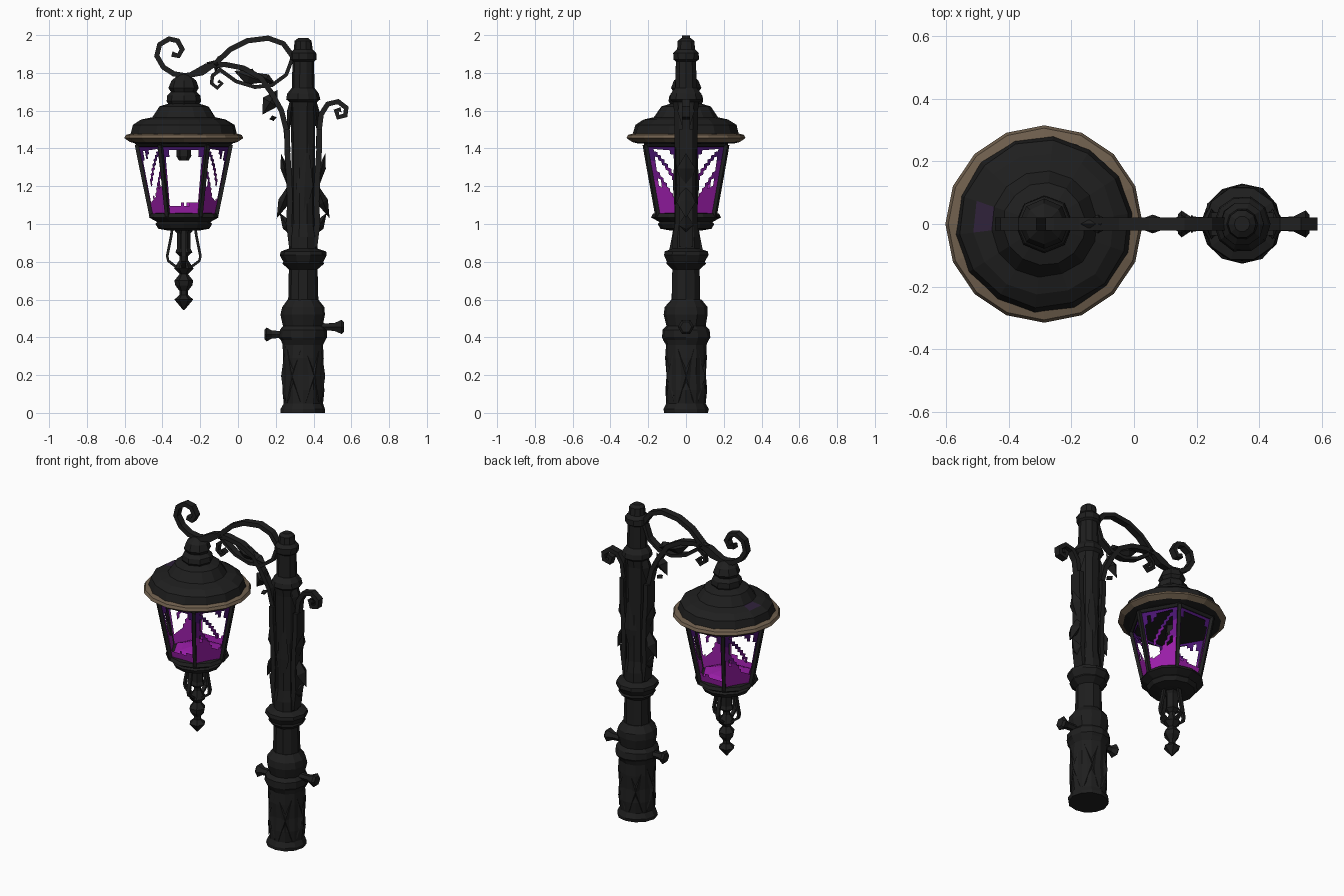
import bpy, bmesh, math, random
from mathutils import Vector

if "Cube" in bpy.data.objects:
    bpy.data.objects.remove(bpy.data.objects["Cube"])

random.seed(4)
PX, LX = 0.345, -0.287          # post axis and lantern axis


def mat(name, rgb):
    m = bpy.data.materials.new(name)
    m.diffuse_color = (*rgb, 1)
    m.use_nodes = True
    m.node_tree.nodes["Principled BSDF"].inputs["Base Color"].default_value = m.diffuse_color
    return m


IRON = mat("black_iron", (0.0135, 0.0135, 0.0135))
BRONZE = mat("bronze_rim", (0.16, 0.115, 0.075))
MAGENTA = mat("magenta_glass", (0.33, 0.013, 0.40))
PURPLE = mat("purple_glass", (0.17, 0.009, 0.27))
VIOLET = mat("dark_violet_glass", (0.065, 0.007, 0.16))
TINT = mat("violet_tint", (0.028, 0.015, 0.042))


def finish(name, bm, *mats, recalc=True):
    if recalc:
        bmesh.ops.recalc_face_normals(bm, faces=bm.faces[:])
    me = bpy.data.meshes.new(name)
    bm.to_mesh(me)
    bm.free()
    for m in mats or (IRON,):
        me.materials.append(m)
    ob = bpy.data.objects.new(name, me)
    bpy.context.collection.objects.link(ob)
    return ob


def lathe(name, cx, profile, n=12, jitter=0.0, turn=0.0, mats=(IRON,), rule=None):
    """Flat-sided turning of (radius, z) points, capped at both ends."""
    bm = bmesh.new()
    rings = []
    for r, z in profile:
        ring = []
        for i in range(n):
            a = turn + math.tau * i / n
            q = r * (1 + random.uniform(-jitter, jitter))
            ring.append(bm.verts.new((cx + q * math.cos(a), q * math.sin(a), z)))
        rings.append(ring)
    for lo, hi in zip(rings, rings[1:]):
        for i in range(n):
            bm.faces.new((lo[i], lo[(i + 1) % n], hi[(i + 1) % n], hi[i]))
    bm.faces.new(rings[0])
    bm.faces.new(rings[-1])
    if rule:
        for f in bm.faces:
            f.material_index = rule(f.calc_center_median())
    return finish(name, bm, *mats)


def ribbon(name, pts, thick=0.028, width=0.042, cx=0.0, ang=0.0):
    """Flat iron strip swept along (x, z) points, optionally turned about cx."""
    bm = bmesh.new()
    P = [Vector((x, 0, z)) for x, z in pts]
    rings = []
    for i, p in enumerate(P):
        t = (P[min(i + 1, len(P) - 1)] - P[max(i - 1, 0)]).normalized()
        nrm = Vector((-t.z, 0, t.x)) * thick / 2
        y = Vector((0, width / 2, 0))
        ring = []
        for q in (p + nrm + y, p + nrm - y, p - nrm - y, p - nrm + y):
            ring.append(bm.verts.new((cx + q.x * math.cos(ang) - q.y * math.sin(ang),
                                      q.x * math.sin(ang) + q.y * math.cos(ang), q.z)))
        rings.append(ring)
    for a, b in zip(rings, rings[1:]):
        for i in range(4):
            bm.faces.new((a[i], a[(i + 1) % 4], b[(i + 1) % 4], b[i]))
    bm.faces.new(rings[0])
    bm.faces.new(rings[-1])
    return finish(name, bm)


def leaf(name, a, b, side, up, at=0.5):
    """Faceted leaf from a to b, with side and up half-size vectors."""
    bm = bmesh.new()
    a, b, side, up = map(Vector, (a, b, side, up))
    m = a.lerp(b, at)
    ends = [bm.verts.new(a), bm.verts.new(b)]
    ring = [bm.verts.new(m + d) for d in (side, up, -side, -up)]
    for e in ends:
        for i in range(4):
            bm.faces.new((e, ring[i], ring[(i + 1) % 4]))
    return finish(name, bm)


# Post: base, collars, shaft and cap
lathe("post_base", PX, [(.118, 0), (.118, .02), (.103, .05), (.11, .12), (.105, .2),
      (.11, .29), (.107, .36), (.118, .385), (.13, .40), (.125, .44), (.105, .46),
      (.117, .52), (.112, .56), (.08, .60)], jitter=.03)
lathe("post_shaft", PX, [(.08, .55), (.075, .76), (.11, .79), (.105, .80), (.124, .835),
      (.12, .855), (.075, .87), (.075, .93), (.062, 1.0), (.062, 1.3), (.066, 1.6),
      (.072, 1.645), (.09, 1.66), (.084, 1.69), (.06, 1.72), (.056, 1.86), (.07, 1.87),
      (.07, 1.905), (.05, 1.925), (.045, 1.97), (.025, 1.985)], n=10, jitter=.02)

# Carved crossing leaves on the base
for k in range(6):
    for s in (-1, 1):
        a0 = math.tau * k / 6
        pt = lambda a, z, r: (PX + r * math.cos(a), r * math.sin(a), z)
        am = a0 + s * .02
        leaf("base_carving", pt(a0 - s * .42, .05, .106), pt(a0 + s * .42, .34, .106),
             (-.022 * math.sin(am), .022 * math.cos(am), -.018 * s),
             (.02 * math.cos(am), .02 * math.sin(am), 0))

# Flared knobs on the base collar
for s, z, tip in ((-1, .415, .205), (1, .455, .215)):
    bm = bmesh.new()
    rings = []
    for d, r in ((.08, .024), (.125, .022), (.165, .024), (tip - .012, .043), (tip, .03)):
        rings.append([bm.verts.new((PX + s * d, r * math.cos(math.tau * i / 6),
                                    z + r * math.sin(math.tau * i / 6))) for i in range(6)])
    for a, b in zip(rings, rings[1:]):
        for i in range(6):
            bm.faces.new((a[i], a[(i + 1) % 6], b[(i + 1) % 6], b[i]))
    bm.faces.new(rings[0])
    bm.faces.new(rings[-1])
    finish("base_knob", bm)

# Vines and sheath leaves climbing both sides of the post
for s in (-1, 1):
    ribbon("post_vine", [(PX + s * d, z) for d, z in
           ((.06, .88), (.075, 1.0), (.07, 1.12), (.075, 1.25), (.085, 1.4), (.085, 1.5))],
           thick=.03, width=.075)
    leaf("sheath_leaf_low", (PX + s * .055, 0, 1.24), (PX + s * .14, 0, 1.03),
         (s * .025, 0, .015), (0, .05, 0), .6)
    leaf("sheath_leaf_low_inner", (PX + s * .05, 0, .93), (PX + s * .125, 0, 1.06),
         (s * .02, 0, -.02), (0, .04, 0))
    leaf("sheath_leaf_high", (PX + s * .06, 0, 1.14), (PX + s * .118, 0, 1.375),
         (s * .022, 0, 0), (0, .05, 0), .65)
    leaf("front_leaf", (PX, s * .055, 1.0), (PX + .02, s * .055, 1.5),
         (.045, 0, 0), (0, s * .014, 0), .4)
    leaf("sheath_bud", (PX + s * .05, 0, 1.72), (PX + s * .085, 0, 1.45),
         (s * .02, 0, 0), (0, .045, 0), .45)

# Scrolled bracket
ribbon("main_arm", [(-.35, 1.90), (-.315, 1.89), (-.295, 1.925), (-.32, 1.97), (-.365, 1.98),
       (-.415, 1.95), (-.43, 1.89), (-.395, 1.83), (-.34, 1.795), (-.28, 1.785), (-.19, 1.80),
       (-.12, 1.85), (-.04, 1.925), (.05, 1.97), (.16, 1.984), (.24, 1.955), (.295, 1.88)])
ribbon("lower_arm", [(-.25, 1.79), (-.17, 1.835), (-.07, 1.845), (.03, 1.825), (.12, 1.775),
       (.18, 1.69), (.23, 1.60), (.255, 1.5), (.265, 1.38)])
ribbon("middle_arm", [(.285, 1.87), (.255, 1.79), (.18, 1.735), (.09, 1.725), (-.01, 1.755),
       (-.10, 1.82)], thick=.02)
ribbon("small_curl", [(-.09, 1.82), (-.135, 1.785), (-.14, 1.745), (-.11, 1.72),
       (-.085, 1.745), (-.105, 1.757)], thick=.02, width=.03)
ribbon("side_curl", [(.425, 1.40), (.43, 1.5), (.44, 1.58), (.475, 1.635), (.53, 1.648),
       (.573, 1.615), (.568, 1.575), (.53, 1.565), (.52, 1.60), (.545, 1.605)])
for a, b, w in (((-.02, 1.81), (.14, 1.75), .045), ((.21, 1.71), (.13, 1.58), .045),
                ((-.06, 1.835), (-.17, 1.855), .025), ((-.12, 1.80), (-.105, 1.89), .02),
                ((.10, 1.80), (.2, 1.74), .025), ((.165, 1.555), (.205, 1.565), .015)):
    d = (Vector((b[0], 0, b[1])) - Vector((a[0], 0, a[1]))).normalized()
    leaf("arm_leaf", (a[0], 0, a[1]), (b[0], 0, b[1]), (-d.z * w, 0, d.x * w), (0, .03, 0))

# Lantern roof, rim and knob
lathe("lantern_roof", LX, [(.25, 1.455), (.282, 1.47), (.268, 1.525), (.225, 1.553), (.17, 1.565),
      (.132, 1.622), (.08, 1.638)], n=14, jitter=.015, turn=.12, mats=(IRON, TINT),
      rule=lambda c: int(c.x < LX - .16 and 0 < c.y < .06 and 1.555 < c.z < 1.563))
lathe("roof_rim", LX, [(.25, 1.425), (.285, 1.434), (.315, 1.455), (.306, 1.472), (.275, 1.48)],
      n=16, mats=(IRON, BRONZE),
      rule=lambda c: int(math.hypot(c.x - LX, c.y) > .275))
lathe("roof_knob", LX, [(.08, 1.63), (.092, 1.65), (.088, 1.68), (.068, 1.70), (.08, 1.72),
      (.065, 1.76), (.02, 1.795)], n=8, jitter=.02)

# Lantern cage: hexagonal top, round bottom, corner bars
lathe("cage_top_ring", LX, [(.22, 1.405), (.245, 1.41), (.262, 1.43), (.24, 1.445)], n=6)
lathe("cage_bottom_ring", LX, [(.08, .965), (.135, .975), (.15, 1.0), (.14, 1.01), (.185, 1.035),
      (.175, 1.055), (.15, 1.058)], n=12)
for k in range(6):
    ribbon("cage_bar", [(.172, 1.04), (.205, 1.2), (.238, 1.36), (.25, 1.42)],
           thick=.02, width=.02, cx=LX, ang=math.tau * k / 6)
lathe("lamp_socket", LX, [(.025, 1.335), (.04, 1.36), (.036, 1.41)], n=6)
lathe("glowing_floor", LX, [(.14, 1.05), (.15, 1.07), (.10, 1.085), (.03, 1.095)], n=6,
      jitter=.04, mats=(MAGENTA,))

# Glass: six broken panes, open in the middle, magenta below fading to violet above
bm = bmesh.new()
COLS, ROWS = 12, 20


def pane_point(k, u, t):
    r = .166 + .074 * t
    p, q = (Vector((r * math.cos(math.tau * j / 6), r * math.sin(math.tau * j / 6), 0))
            for j in (k, k + 1))
    return p.lerp(q, u) + Vector((LX, 0, 1.04 + .37 * t))


for k in range(6):
    facing = k in (1, 4)
    flip = k in (2, 5)                      # u runs away from the side corner
    slope = 0 if facing else (-.3 if flip else .3)
    grid = [[bm.verts.new(pane_point(k, i / COLS, min(1, max(0,
             j / ROWS + slope * (i / COLS - .5) * math.sin(math.pi * j / ROWS)))))
             for i in range(COLS + 1)] for j in range(ROWS + 1)]
    for j in range(ROWS):
        for i in range(COLS):
            u = COLS - 1 - i if flip else i
            edge = min(i, COLS - 1 - i)
            level = (3 if facing else 5 + u / 5) + random.choice((0, 0, 1))
            streak = not facing and (j - u) % 7 < 2 and u > 2
            border = edge < 1 or (not facing and u > COLS - 3) or j > ROWS - 2 \
                or (j > ROWS - 4 and edge < 2)
            if not (j < level or border or streak):
                continue
            f = bm.faces.new((grid[j][i], grid[j][i + 1], grid[j + 1][i + 1], grid[j + 1][i]))
            f.material_index = int(j > 7) + int(j > 13)
bmesh.ops.delete(bm, geom=[v for v in bm.verts if not v.link_faces], context='VERTS')
finish("lantern_glass", bm, MAGENTA, PURPLE, VIOLET, recalc=False)

# Hanging finial with four side scrolls
lathe("lantern_finial", LX, [(.06, .98), (.036, .95), (.036, .87), (.045, .85), (.022, .83),
      (.022, .81), (.052, .765), (.022, .735), (.05, .70), (.045, .675), (.022, .645),
      (.022, .625), (.05, .60), (.004, .545)], n=6)
for k in range(4):
    ribbon("finial_scroll", [(.06, .98), (.068, .93), (.088, .83), (.082, .805), (.03, .765)],
           thick=.014, width=.022, cx=LX, ang=math.tau * k / 4)
